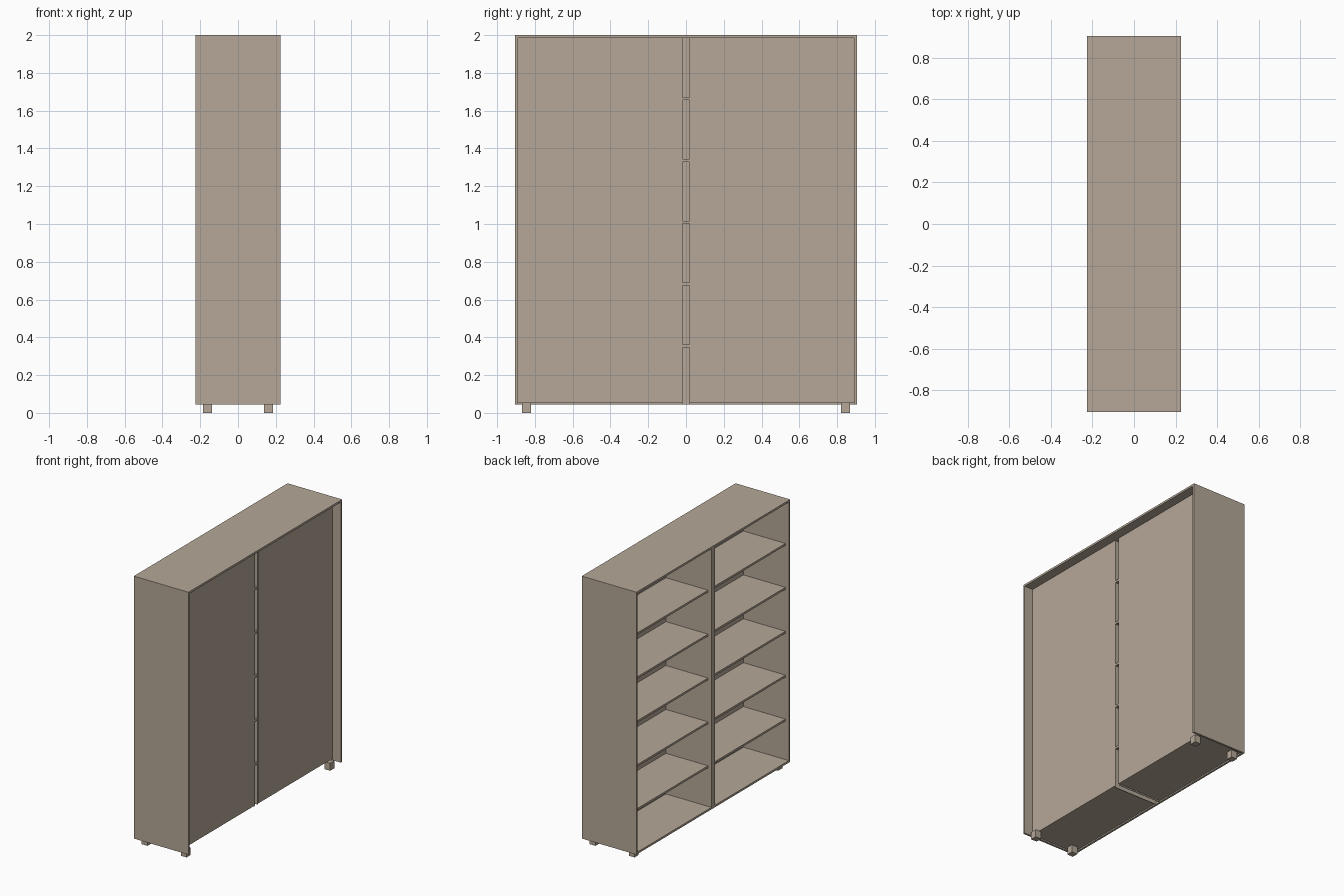
import bpy

if "Cube" in bpy.data.objects:
    bpy.data.objects.remove(bpy.data.objects["Cube"])

wood = bpy.data.materials.new("light_wood")
wood.diffuse_color = (0.46, 0.39, 0.31, 1)
wood.use_nodes = True
wood.node_tree.nodes["Principled BSDF"].inputs["Base Color"].default_value = wood.diffuse_color


def box(name, x, y, z):
    """Box between the (low, high) limits on each axis."""
    verts = [(a, b, c) for a in x for b in y for c in z]
    faces = [(0, 1, 3, 2), (4, 6, 7, 5), (0, 4, 5, 1),
             (2, 3, 7, 6), (0, 2, 6, 4), (1, 5, 7, 3)]
    mesh = bpy.data.meshes.new(name)
    mesh.from_pydata(verts, [], faces)
    mesh.materials.append(wood)
    obj = bpy.data.objects.new(name, mesh)
    bpy.context.collection.objects.link(obj)
    return obj


def span(s, a, b):
    """Range a..b mirrored to side s."""
    return tuple(sorted((s * a, s * b)))


X, Y = 0.225, 0.905        # outer half depth and half width
T = 0.015                  # board thickness
Z0, Z1 = 0.045, 2.0        # carcass bottom and top
BACK = 0.15                # inner face of the recessed back panels

# outer top, and the lip under the open side
box("top_board", (-X, X), (-Y, Y), (Z1 - T, Z1))
box("bottom_lip", (-X, -X + T), (-Y + T, Y - T), (Z0, Z0 + T))

# front of the hollow centre divider
box("divider_front", (-X, -X + T), (-0.02, 0.02), (Z0 + T, Z1 - T))

for s, side in ((-1, "left"), (1, "right")):
    box(side + "_side", (-X, X), span(s, Y - T, Y), (Z0, Z1 - T))
    box(side + "_divider_wall", (-X, BACK), span(s, 0.018, 0.022), (Z0, Z1 - T))
    box(side + "_back_panel", (BACK, BACK + 0.004), span(s, 0.02, Y - T), (Z0 + 0.01, Z1 - T))
    box(side + "_bottom_board", (-X + T, BACK), span(s, 0.022, Y - T), (Z0 + 0.01, Z0 + T))
    # square feet
    for x, end in ((-0.161, "open"), (0.161, "back")):
        box(f"{side}_{end}_foot", (x - 0.024, x + 0.024), span(s, 0.821, 0.869), (0, Z0 + 0.011))

# shelves running through the divider
for i in range(5):
    z = 0.355 + i * 0.327
    box(f"shelf_{i + 1}", (-0.197, BACK), (-Y + T, Y - T), (z - T / 2, z + T / 2))
